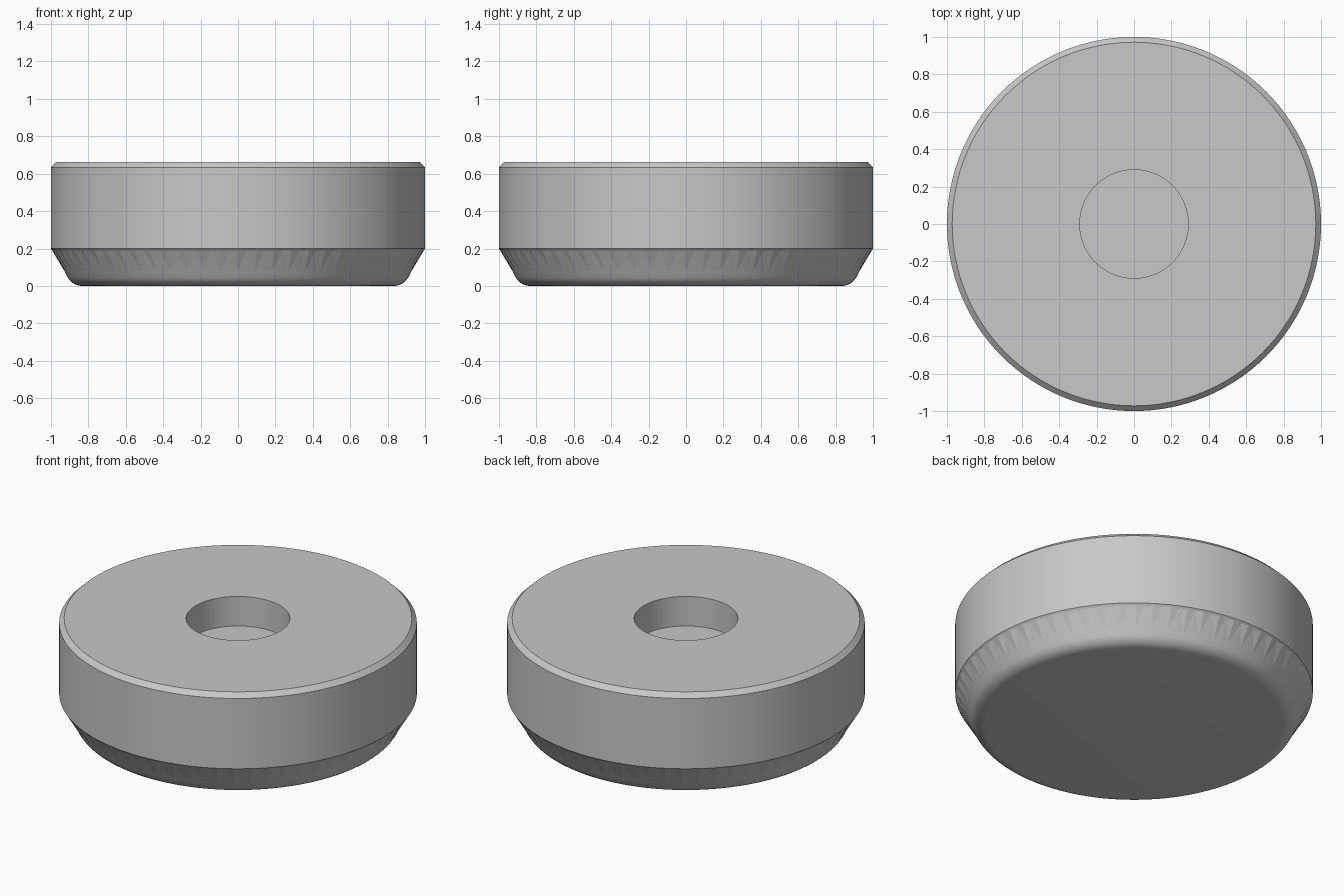
import bpy
import bmesh
from math import cos, sin, pi, radians

cube = bpy.data.objects.get("Cube")
if cube:
    bpy.data.objects.remove(cube, do_unlink=True)

# Single grey material
grey = bpy.data.materials.new("light_grey")
grey.use_nodes = True
colour = (0.58, 0.58, 0.58, 1)
grey.diffuse_color = colour
grey.node_tree.nodes["Principled BSDF"].inputs["Base Color"].default_value = colour

SEGMENTS = 128
HEIGHT = 0.662
RIM_Z = 0.2          # where the wall meets the tapered foot
FACET_Z = 0.19       # top of the small facets round the taper

# Profile from the floor of the centre hole, over the top and down the wall
profile = [(0.29, 0.48), (0.29, HEIGHT), (0.972, HEIGHT), (1.0, HEIGHT - 0.028),
           (1.0, RIM_Z), (0.994, FACET_Z), (0.928, 0.08)]
# Rounded bottom edge, tangent to the taper
FILLET = 0.09
for i in range(9):
    a = radians(-30 - 60 * i / 8)
    profile.append((0.832 + FILLET * cos(a), FILLET + FILLET * sin(a)))

bm = bmesh.new()
rings = []
for r, z in profile:
    ring = []
    for i in range(SEGMENTS):
        a = 2 * pi * i / SEGMENTS
        # Alternate points sink in slightly to form the facets
        rr = r - 0.006 * (i % 2) if z == FACET_Z else r
        ring.append(bm.verts.new((rr * cos(a), rr * sin(a), z)))
    rings.append(ring)

facets = []
for k, (upper, lower) in enumerate(zip(rings, rings[1:])):
    for i in range(SEGMENTS):
        j = (i + 1) % SEGMENTS
        face = bm.faces.new((upper[i], lower[i], lower[j], upper[j]))
        if profile[k][1] == FACET_Z:
            facets.append(face)

# Hole floor and flat underside
bm.faces.new(rings[0])
bm.faces.new(rings[-1][::-1])
bmesh.ops.triangulate(bm, faces=facets)
bmesh.ops.recalc_face_normals(bm, faces=bm.faces[:])

mesh = bpy.data.meshes.new("round_foot")
bm.to_mesh(mesh)
bm.free()
mesh.materials.append(grey)
foot = bpy.data.objects.new("round_foot", mesh)
bpy.context.collection.objects.link(foot)

# Smooth shading with crisp rims
bpy.ops.object.select_all(action='DESELECT')
foot.select_set(True)
bpy.context.view_layer.objects.active = foot
bpy.ops.object.shade_smooth_by_angle(angle=radians(25))

# The taper facets stay flat
for face in mesh.polygons:
    if len(face.vertices) == 3:
        face.use_smooth = False
